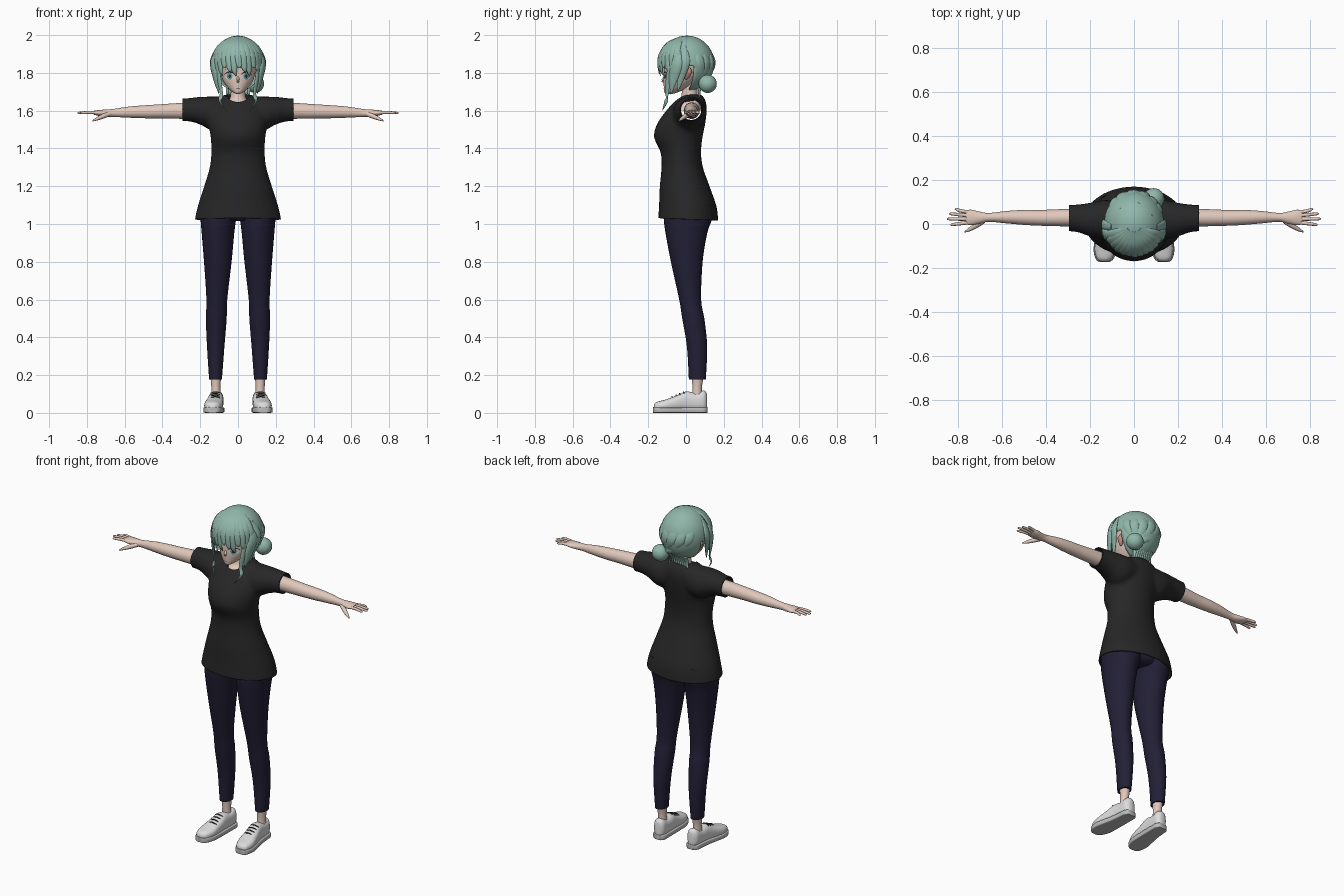
import bpy, bmesh, math
from mathutils import Vector
from mathutils.bvhtree import BVHTree

cube = bpy.data.objects.get("Cube")
if cube:
    bpy.data.objects.remove(cube)


def material(name, r, g, b):
    m = bpy.data.materials.new(name)
    m.use_nodes = True
    m.diffuse_color = (r, g, b, 1)
    bsdf = m.node_tree.nodes["Principled BSDF"]
    bsdf.inputs["Base Color"].default_value = (r, g, b, 1)
    bsdf.inputs["Roughness"].default_value = 0.8
    return m


SKIN = material("skin", 0.75, 0.58, 0.50)
BLUSH = material("ear pink", 0.60, 0.30, 0.25)
HAIR = material("mint hair", 0.28, 0.47, 0.40)
SHIRT = material("black cotton", 0.02, 0.02, 0.02)
PANTS = material("navy cloth", 0.016, 0.014, 0.036)
SHOE = material("white canvas", 0.72, 0.72, 0.72)
SOLE = material("grey rubber", 0.5, 0.5, 0.5)
DARK = material("dark lash", 0.03, 0.025, 0.03)
IRIS = material("teal iris", 0.12, 0.32, 0.30)


def finish(name, bm, mat, angle=50):
    bmesh.ops.recalc_face_normals(bm, faces=bm.faces)
    me = bpy.data.meshes.new(name)
    bm.to_mesh(me)
    bm.free()
    me.materials.append(mat)
    for p in me.polygons:
        p.use_smooth = True
    me.set_sharp_from_angle(angle=math.radians(angle))
    ob = bpy.data.objects.new(name, me)
    bpy.context.scene.collection.objects.link(ob)
    return ob


def spline(rows, k=4):
    """Catmull-Rom interpolation of rows of numbers."""
    out = []
    for i in range(len(rows) - 1):
        a, b, c, d = (rows[max(0, min(len(rows) - 1, i + j))] for j in (-1, 0, 1, 2))
        for s in range(k):
            t = s / k
            out.append([q + 0.5 * t * (r - p + t * (2*p - 5*q + 4*r - w + t * (3*(q - r) + w - p)))
                        for p, q, r, w in zip(a, b, c, d)])
    return out + [list(rows[-1])]


def loft(bm, sections, n=24, power=1.0):
    """Skin rings given as (centre, u axis, v axis)."""
    def bend(t):
        return math.copysign(abs(t) ** power, t)
    rings = []
    for c, u, v in sections:
        rings.append([bm.verts.new(Vector(c) + Vector(u) * bend(math.cos(a)) + Vector(v) * bend(math.sin(a)))
                      for a in (2 * math.pi * i / n for i in range(n))])
    for r, q in zip(rings, rings[1:]):
        for i in range(n):
            bm.faces.new((r[i], r[(i + 1) % n], q[(i + 1) % n], q[i]))
    bm.faces.new(rings[0])
    bm.faces.new(rings[-1])


def column(bm, rows, s=1, n=28):          # rows: z, x centre, half width, front y, back y
    loft(bm, [((s * x, (f + b) / 2, z), (h, 0, 0), (0, (b - f) / 2, 0)) for z, x, h, f, b in spline(rows)], n)


def beam(bm, rows, s):                    # rows: x, y centre, y radius, z centre, z radius
    loft(bm, [((s * x, y, z), (0, ry, 0), (0, 0, rz)) for x, y, ry, z, rz in spline(rows)])


def lengthwise(bm, rows, s, power):       # rows: y, x centre, half width, bottom z, top z
    loft(bm, [((s * x, y, (lo + hi) / 2), (h, 0, 0), (0, 0, (hi - lo) / 2)) for y, x, h, lo, hi in spline(rows)],
         28, power)


def tube(bm, pts, n=10, flat=1.0, centre=(0, 0, 9)):   # pts: x, y, z, radius
    rows = spline(pts, 5)
    secs = []
    for i, r in enumerate(rows):
        p = Vector(r[:3])
        t = (Vector(rows[min(i + 1, len(rows) - 1)][:3]) - Vector(rows[max(i - 1, 0)][:3])).normalized()
        side = t.cross(p - Vector(centre)).normalized()
        secs.append((p, side * r[3], t.cross(side) * r[3] * flat))
    loft(bm, secs, n)


# Shirt: torso and sleeves fused, neck hole carved, hems trimmed
bm = bmesh.new()
column(bm, [(0.97, 0, .235, -.148, .17), (1.03, 0, .228, -.147, .17), (1.1, 0, .212, -.143, .16),
            (1.2, 0, .18, -.139, .125), (1.3, 0, .15, -.13, .09), (1.38, 0, .142, -.135, .08),
            (1.46, 0, .145, -.17, .088), (1.53, 0, .157, -.153, .102), (1.6, 0, .16, -.105, .11),
            (1.65, 0, .13, -.06, .105), (1.685, 0, .07, -.03, .085)])
for s in (1, -1):
    beam(bm, [(.04, .03, .07, 1.6, .075), (.13, .02, .09, 1.585, .09), (.2, .02, .077, 1.6, .074),
              (.26, .026, .063, 1.605, .062), (.33, .028, .06, 1.603, .06)], s)
shirt = finish("shirt", bm, SHIRT)
bm = bmesh.new()
bmesh.ops.create_uvsphere(bm, u_segments=32, v_segments=16, radius=1)
bmesh.ops.scale(bm, vec=(.062, .075, .07), verts=bm.verts)
bmesh.ops.translate(bm, vec=(0, -.005, 1.69), verts=bm.verts)
cutter = finish("neck_cutter", bm, SHIRT)
cutter.hide_render = True
mod = shirt.modifiers.new("fuse", 'REMESH')
mod.mode, mod.voxel_size = 'VOXEL', 0.01
mod = shirt.modifiers.new("relax", 'SMOOTH')
mod.factor, mod.iterations = 0.5, 8
mod = shirt.modifiers.new("neckline", 'BOOLEAN')
mod.operation, mod.object = 'DIFFERENCE', cutter
bpy.context.view_layer.update()
bm = bmesh.new()
bm.from_object(shirt, bpy.context.evaluated_depsgraph_get())
for co, no in (((0, 0, 1.025), (0, -.04, -1)), ((.295, 0, 0), (1, 0, 0)), ((-.295, 0, 0), (-1, 0, 0))):
    bmesh.ops.bisect_plane(bm, geom=bm.verts[:] + bm.edges[:] + bm.faces[:], plane_co=co, plane_no=no,
                           clear_outer=True)
for ob in (shirt, cutter):
    bpy.data.objects.remove(ob)
shirt = finish("shirt", bm, SHIRT)
mod = shirt.modifiers.new("hem", 'SOLIDIFY')
mod.thickness, mod.offset = 0.006, -1

# Trousers
bm = bmesh.new()
for s in (1, -1):
    column(bm, [(.178, .119, .034, .015, .105), (.35, .118, .046, .005, .112), (.5, .115, .055, -.02, .097),
                (.6, .112, .055, -.036, .08), (.8, .107, .073, -.08, .088), (.95, .106, .086, -.108, .112),
                (1.03, .104, .094, -.118, .138), (1.1, .1, .095, -.115, .135)], s)
column(bm, [(1.015, 0, .08, -.07, .09), (1.05, 0, .16, -.1, .12), (1.2, 0, .14, -.09, .09)])
finish("trousers", bm, PANTS)

# Ankles, shoes and laces
UPPER = [(-.17, .135, .018, .01, .045), (-.155, .134, .036, .01, .058), (-.11, .13, .049, .01, .07),
         (-.05, .123, .045, .01, .092), (0, .117, .04, .01, .113), (.05, .114, .037, .01, .107),
         (.095, .112, .034, .01, .118), (.112, .111, .018, .01, .1)]
bm_ankle, bm_shoe, bm_sole, bm_lace = (bmesh.new() for _ in range(4))
for s in (1, -1):
    column(bm_ankle, [(.05, .117, .028, .03, .09), (.13, .117, .024, .034, .084), (.2, .118, .029, .03, .095)], s)
    lengthwise(bm_shoe, UPPER, s, 0.8)
    lengthwise(bm_sole, [(y * 1.02, x, h + .005, 0, .03) for y, x, h, _, _ in UPPER], s, 0.3)
    for y in (-.07, -.05, -.03, -.01):
        z = .116 + y * .42
        tube(bm_lace, [(s * .095, y, z - .008, .003), (s * .12, y - .004, z, .003), (s * .145, y, z - .008, .003)], 6)
finish("ankles", bm_ankle, SKIN)
finish("shoe_uppers", bm_shoe, SHOE)
finish("shoe_soles", bm_sole, SOLE)
finish("shoe_laces", bm_lace, DARK)

# Arms and hands
bm = bmesh.new()
for s in (1, -1):
    beam(bm, [(.22, .03, .042, 1.6, .044), (.3, .029, .04, 1.599, .042), (.42, .028, .036, 1.596, .037),
              (.5, .03, .034, 1.594, .034), (.58, .031, .028, 1.592, .029), (.66, .03, .02, 1.588, .021),
              (.7, .029, .027, 1.587, .019), (.74, .03, .035, 1.588, .015), (.765, .03, .031, 1.589, .01)], s)
    for y, end_x, end_y in ((.053, .815, .067), (.038, .84, .046), (.022, .85, .023), (.007, .835, -.003)):
        tube(bm, [(s * .745, y, 1.589, .008), (s * .79, (y + end_y) / 2, 1.591, .008),
                  (s * (end_x - .008), end_y, 1.588, .006), (s * end_x, end_y, 1.587, .002)])
    tube(bm, [(s * .685, .015, 1.582, .013), (s * .72, -.008, 1.568, .012),
              (s * .75, -.026, 1.555, .008), (s * .77, -.036, 1.546, .003)])
finish("arms", bm, SKIN)

# Neck, head, nose and ears
bm = bmesh.new()
column(bm, [(1.6, 0, .085, -.06, .08), (1.635, 0, .07, -.058, .075), (1.66, 0, .045, -.03, .066),
            (1.7, 0, .038, -.022, .06), (1.76, 0, .04, -.02, .07)])
finish("neck", bm, SKIN)
bm = bmesh.new()
column(bm, [(1.689, 0, .01, -.106, -.07), (1.697, 0, .027, -.114, -.045), (1.72, 0, .053, -.117, .01),
            (1.76, 0, .08, -.119, .06), (1.81, 0, .093, -.118, .1), (1.87, 0, .1, -.115, .12),
            (1.93, 0, .085, -.09, .1), (1.96, 0, .04, -.04, .05)], n=40)
face = BVHTree.FromBMesh(bm)
tube(bm, [(0, -.11, 1.785, .004), (0, -.12, 1.768, .007), (0, -.122, 1.757, .008), (0, -.112, 1.752, .004)])
finish("head", bm, SKIN)
bm = bmesh.new()
for s in (1, -1):
    tube(bm, [(s * .092, .0, 1.765, .006), (s * .1, .005, 1.785, .016), (s * .106, .012, 1.81, .02),
              (s * .1, .015, 1.83, .005)], flat=.5, centre=(0, 0, 1.8))
finish("ears", bm, BLUSH)


# Painted face details, laid on the head surface
def on_face(x, z, lift):
    hit = face.ray_cast(Vector((x, -1, z)), Vector((0, 1, 0)))[0]
    return (x, (hit.y if hit else -.1) - lift, z)


def spot(bm, x, z, rx, rz, lift):
    mid = bm.verts.new(on_face(x, z, lift))
    ring = [bm.verts.new(on_face(x + rx * math.cos(i * math.pi / 10), z + rz * math.sin(i * math.pi / 10), lift))
            for i in range(20)]
    for i in range(20):
        bm.faces.new((mid, ring[i], ring[(i + 1) % 20]))


def arc(bm, x, z, rx, rz, thick, lift):
    rows = []
    for i in range(11):
        a = math.pi * i / 10
        rows.append([bm.verts.new(on_face(x + rx * math.cos(a), z + rz * math.sin(a) + d, lift))
                     for d in (0, thick * (.3 + .7 * math.sin(a)))])
    for p, q in zip(rows, rows[1:]):
        bm.faces.new((p[0], q[0], q[1], p[1]))


white, iris, dark = (bmesh.new() for _ in range(3))
for s in (1, -1):
    x, z = s * .044, 1.782
    spot(white, x, z, .024, .018, .002)
    spot(iris, x, z, .015, .018, .0035)
    spot(dark, x, z, .006, .009, .005)
    arc(dark, x, z + .002, .028, .017, .007, .006)
    arc(dark, x, z + .033, .024, .007, .003, .003)
arc(dark, 0, 1.717, .012, -.002, .002, .002)
finish("eye_whites", white, SHOE)
finish("eye_irises", iris, IRIS)
finish("lashes_brows_mouth", dark, DARK)

# Hair cap with the face and ears left open
C, R = Vector((0, .005, 1.85)), Vector((.136, .145, .147))


def on_cap(az, el, k, w):
    a, e = math.radians(az), math.radians(el)
    return (C.x + k * R.x * math.sin(a) * math.cos(e), C.y - k * R.y * math.cos(a) * math.cos(e),
            C.z + k * R.z * math.sin(e), w)


bm = bmesh.new()
bmesh.ops.create_uvsphere(bm, u_segments=48, v_segments=32, radius=1)
gone = []
for f in bm.faces:
    c = f.calc_center_median()
    az = abs(math.degrees(math.atan2(c.x, -c.y)))
    if (az < 55 and c.z < .25) or (az < 108 and c.z < -.08) or c.z < -.95:
        gone.append(f)
bmesh.ops.delete(bm, geom=gone, context='FACES')
bmesh.ops.scale(bm, vec=R, verts=bm.verts)
bmesh.ops.translate(bm, vec=C, verts=bm.verts)
cap = finish("hair_cap", bm, HAIR)
mod = cap.modifiers.new("thickness", 'SOLIDIFY')
mod.thickness, mod.offset = 0.008, -1

# Fringe, side locks, nape strands and swept-back bands
bm = bmesh.new()
for i in range(-6, 7):
    az = i * 11
    tip = -8 - 9 * (i % 3) - (14 if abs(i) > 4 else 0)
    tube(bm, [on_cap(az * .8, 74, .985, .008), on_cap(az * .95, 45, 1.0, .02), on_cap(az, 18, 1.03, .021),
              on_cap(az + 3, tip * .5, 1.05, .014), on_cap(az + 7, tip, 1.06, .001)], flat=.4, centre=C)
for s in (1, -1):
    for lock in (
            [on_cap(s * 58, 40, 1, .012), on_cap(s * 70, 5, 1.03, .03), (s * .117, -.068, 1.77, .026), (s * .1, -.08, 1.685, .001)],
            [on_cap(s * 80, 40, 1, .012), on_cap(s * 86, 5, 1.02, .026), (s * .12, -.028, 1.77, .018), (s * .105, -.045, 1.7, .001)],
            [on_cap(s * 54, 10, 1.03, .01), (s * .1, -.095, 1.77, .015), (s * .088, -.1, 1.69, .011),
             (s * .095, -.105, 1.65, .01), (s * .062, -.125, 1.6, .001)]):
        tube(bm, lock, flat=.4, centre=C)
for i in range(-4, 5):
    x = i * .014
    tube(bm, [(x, .085, 1.74, .012), (x, .07, 1.7, .009), (x * 1.15, .076, 1.655 + .012 * (i % 2), .001)],
         flat=.5, centre=(0, 0, 1.7))
for az in (112, 135, 165, 195, 225, 250):
    tube(bm, [on_cap(az, 50, .985, .008), on_cap(az * .75 + 36, 5, .985, .026),
              on_cap(az * .3 + 101, -30, .985, .014), (.08, .1, 1.745, .005)], flat=.35, centre=C)
finish("hair_locks", bm, HAIR)

# Side bun
bm = bmesh.new()
bmesh.ops.create_uvsphere(bm, u_segments=24, v_segments=16, radius=.048)
bmesh.ops.translate(bm, vec=(.09, .115, 1.742), verts=bm.verts)
finish("hair_bun", bm, HAIR)
